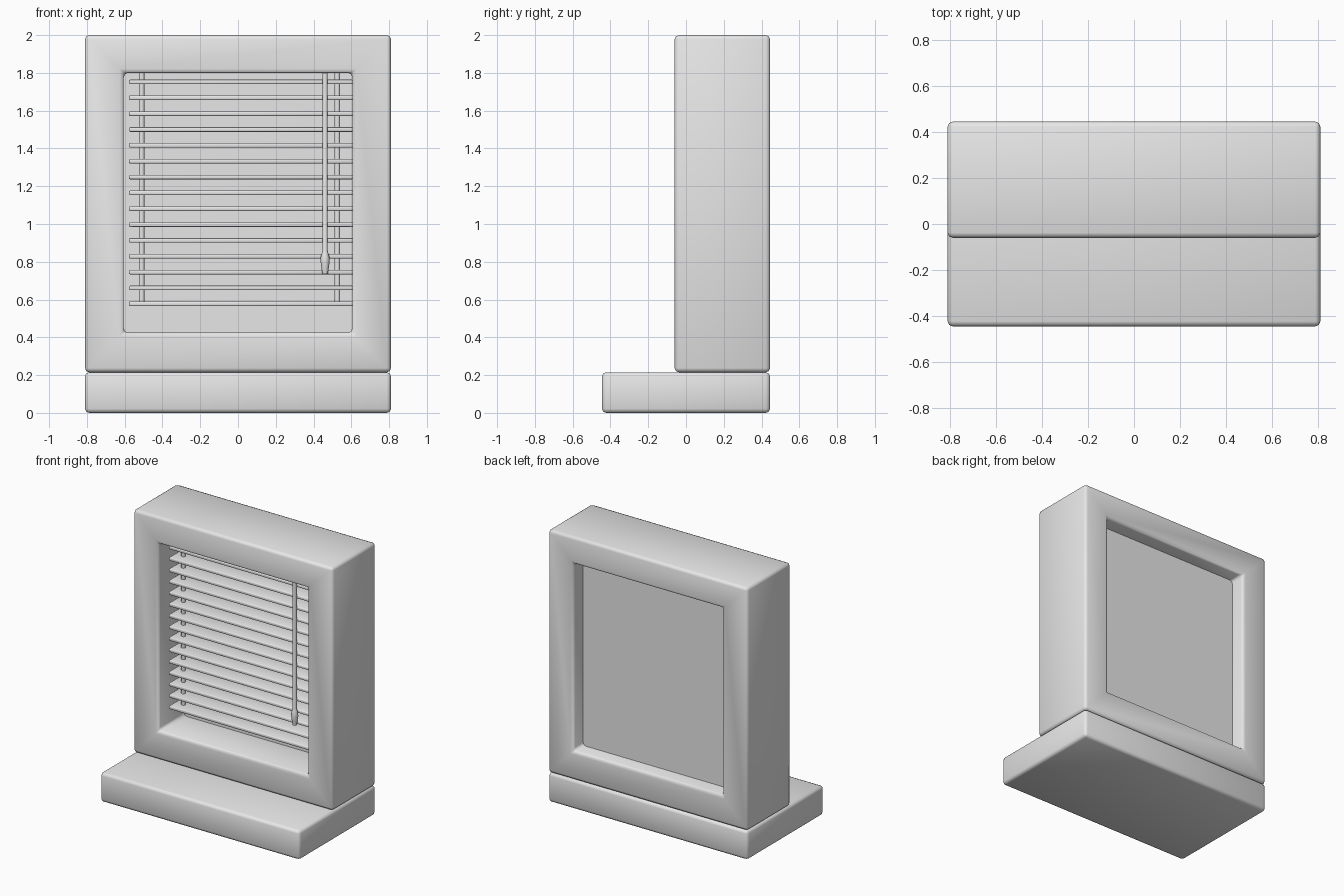
import bpy, bmesh, math
from mathutils import Matrix, Vector

cube = bpy.data.objects.get("Cube")
if cube:
    bpy.data.objects.remove(cube, do_unlink=True)

GREY = (0.8, 0.8, 0.8, 1.0)
grey = bpy.data.materials.new("plain_grey")
grey.use_nodes = True
grey.diffuse_color = GREY
grey.node_tree.nodes["Principled BSDF"].inputs["Base Color"].default_value = GREY


def finish(name, bm, bevel=0.0, segments=2):
    """Round the hard edges, then turn the bmesh into a smooth shaded object."""
    bmesh.ops.recalc_face_normals(bm, faces=bm.faces)
    if bevel:
        hard = [e for e in bm.edges if e.calc_face_angle(0) > math.radians(40)]
        bmesh.ops.bevel(bm, geom=hard, offset=bevel, segments=segments,
                        profile=0.5, affect='EDGES', clamp_overlap=True)
    mesh = bpy.data.meshes.new(name)
    bm.to_mesh(mesh)
    bm.free()
    mesh.materials.append(grey)
    obj = bpy.data.objects.new(name, mesh)
    bpy.context.collection.objects.link(obj)
    bpy.ops.object.select_all(action='DESELECT')
    obj.select_set(True)
    bpy.context.view_layer.objects.active = obj
    bpy.ops.object.shade_smooth_by_angle(angle=math.radians(50))
    return obj


def box(name, low, high, bevel=0.0, segments=2):
    low, high = Vector(low), Vector(high)
    bm = bmesh.new()
    bmesh.ops.create_cube(bm, size=1, matrix=Matrix.Translation((low + high) / 2)
                          @ Matrix.Diagonal((*(high - low), 1)))
    return finish(name, bm, bevel, segments)


def lathe(name, x, y, profile, sides=12):
    """Revolve (radius, height) pairs around an upright axis."""
    bm = bmesh.new()
    rings = [[bm.verts.new((x + r * math.cos(math.tau * i / sides),
                            y + r * math.sin(math.tau * i / sides), z))
              for i in range(sides)] for r, z in profile]
    for a, b in zip(rings, rings[1:]):
        for i in range(sides):
            j = (i + 1) % sides
            bm.faces.new((a[i], a[j], b[j], b[i]))
    bm.faces.new(rings[0])
    bm.faces.new(rings[-1])
    return finish(name, bm)


def rectangular_frame(name, outer, inner, y_front, y_back, bevel):
    """Picture frame solid; outer and inner are (x0, x1, z0, z1)."""
    bm = bmesh.new()

    def ring(rect, y):
        x0, x1, z0, z1 = rect
        return [bm.verts.new((x, y, z))
                for x, z in ((x0, z0), (x1, z0), (x1, z1), (x0, z1))]

    loops = [ring(outer, y_front), ring(inner, y_front),
             ring(inner, y_back), ring(outer, y_back)]
    for a, b in zip(loops, loops[1:] + loops[:1]):
        for i in range(4):
            j = (i + 1) % 4
            bm.faces.new((a[i], a[j], b[j], b[i]))
    return finish(name, bm, bevel)


# Sill, window frame and pane
box("window_sill", (-0.81, -0.445, 0), (0.81, 0.445, 0.215), 0.022)
rectangular_frame("window_frame", (-0.81, 0.81, 0.215, 2.0),
                  (-0.605, 0.605, 0.425, 1.8), -0.06, 0.445, 0.022)
box("window_pane", (-0.64, 0.24, 0.39), (0.64, 0.33, 1.84))

# Blind slats
SLATS, TOP, STEP = 15, 1.752, 0.0839
for n in range(SLATS):
    z = TOP - n * STEP
    box(f"blind_slat_{n + 1}", (-0.577, 0.02, z - 0.012), (0.61, 0.17, z + 0.012), 0.006)

# Cords running through the slats
for side, x in (("right", -0.51), ("left", 0.526)):
    lathe(f"{side}_blind_cord", x, 0.095, [(0.015, TOP - (SLATS - 1) * STEP), (0.015, 1.82)])

# Pull rod with a swollen grip at its lower end
lathe("pull_rod", 0.461, 0.0,
      [(0.014, 0.735), (0.019, 0.765), (0.024, 0.8), (0.023, 0.825),
       (0.016, 0.85), (0.014, 0.86), (0.014, 1.82)])
